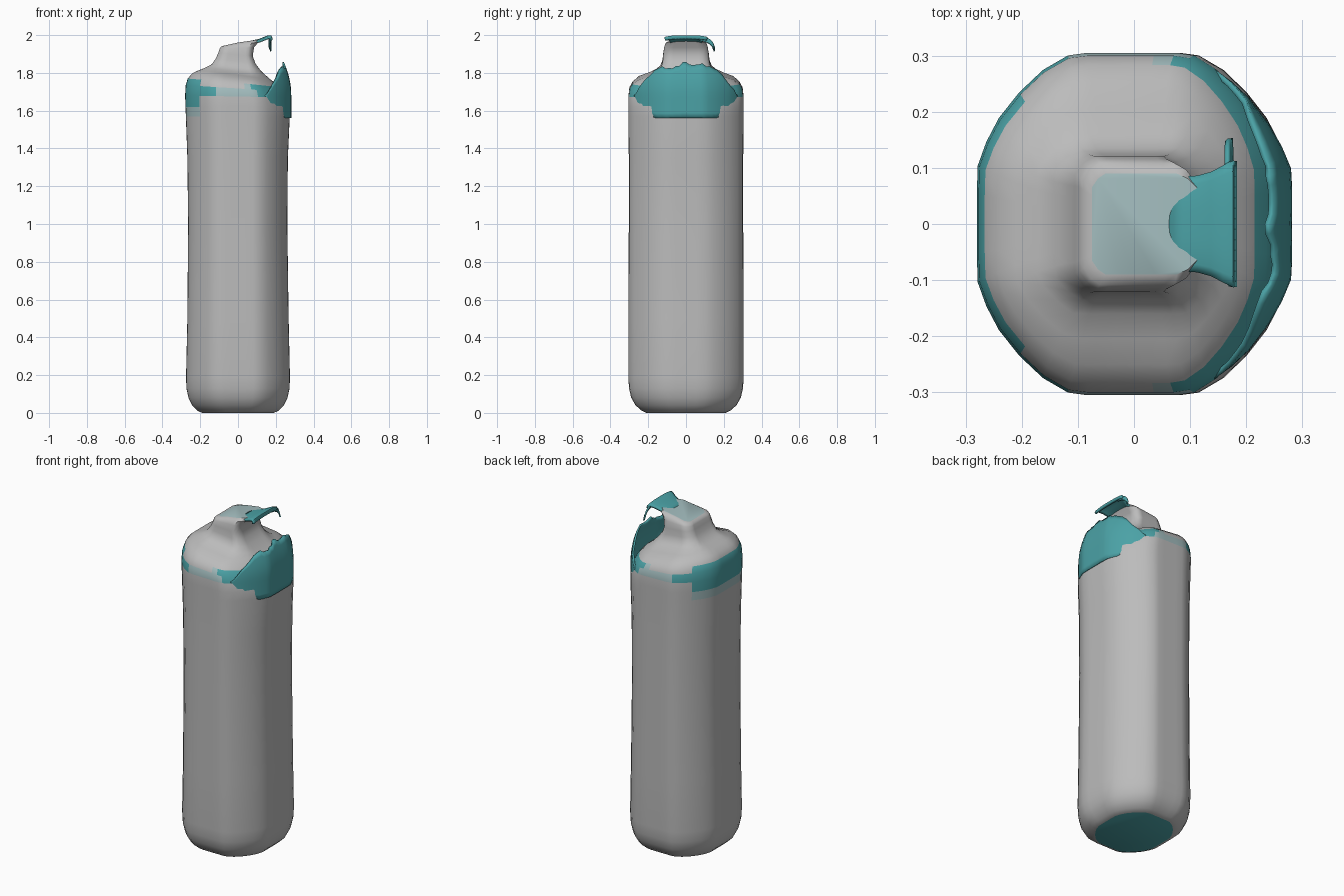
import bpy, bmesh, math, random

if "Cube" in bpy.data.objects:
    bpy.data.objects.remove(bpy.data.objects["Cube"])

random.seed(4)


def material(name, rgb):
    m = bpy.data.materials.new(name)
    m.diffuse_color = (*rgb, 1)
    m.use_nodes = True
    m.node_tree.nodes["Principled BSDF"].inputs["Base Color"].default_value = m.diffuse_color
    return m


GREY = material("grey", (0.5, 0.5, 0.5))
PALE = material("pale_teal", (0.36, 0.50, 0.51))
TEAL = material("teal", (0.07, 0.36, 0.38))


def finish(bm, name, mats, thickness=0, angle=40):
    bmesh.ops.recalc_face_normals(bm, faces=bm.faces)
    me = bpy.data.meshes.new(name)
    bm.to_mesh(me)
    bm.free()
    ob = bpy.data.objects.new(name, me)
    bpy.context.collection.objects.link(ob)
    for m in mats:
        me.materials.append(m)
    bpy.ops.object.select_all(action='DESELECT')
    ob.select_set(True)
    bpy.context.view_layer.objects.active = ob
    bpy.ops.object.shade_smooth_by_angle(angle=math.radians(angle))
    if thickness:
        mod = ob.modifiers.new("thickness", 'SOLIDIFY')
        mod.thickness = thickness
        mod.offset = 0
    return ob


def grid_faces(bm, rows, closed=False):
    faces = []
    for a, b in zip(rows, rows[1:]):
        n = len(a)
        for i in range(n if closed else n - 1):
            j = (i + 1) % n
            faces.append(bm.faces.new((a[i], a[j], b[j], b[i])))
    return faces


# Chamfered oval cross-section, one quadrant mirrored to four
QUAD = [(1, 0), (1, .18), (.995, .34), (.94, .48), (.86, .62), (.73, .77),
        (.58, .9), (.42, .985), (.3, 1), (.15, 1), (0, 1)]


def section(square):
    k = 1 + .17 * square
    q = [(min(1, x * k), min(1, y * k)) if 0 < x and 0 < y else (x, y) for x, y in QUAD]
    half = q + [(-x, y) for x, y in reversed(q[:-1])]
    return half + [(x, -y) for x, y in reversed(half[1:-1])]


# Bottle: height left, height right, x left, x right, half depth, squareness
RINGS = [
    (0, 0, .19, .19, .21, 0), (.012, .012, .215, .215, .235, 0),
    (.04, .04, .243, .243, .267, 0), (.08, .08, .262, .262, .290, 0),
    (.13, .13, .273, .273, .302, 0), (.19, .19, .275, .275, .305, 0),
    (.5, .5, .268, .268, .304, 0), (1, 1, .264, .261, .303, 0),
    (1.35, 1.35, .268, .264, .303, 0), (1.57, 1.57, .276, .274, .304, 0),
    (1.62, 1.62, .278, .272, .305, 0), (1.68, 1.67, .28, .255, .305, 0),
    (1.735, 1.70, .277, .235, .300, 0), (1.77, 1.725, .266, .215, .283, 0),
    (1.797, 1.75, .243, .193, .25, .1), (1.813, 1.765, .21, .172, .205, .3),
    (1.828, 1.787, .172, .147, .16, .6), (1.845, 1.815, .14, .118, .135, .9),
    (1.875, 1.85, .118, .092, .124, 1), (1.905, 1.89, .105, .078, .121, 1),
    (1.928, 1.935, .097, .085, .116, 1), (1.938, 1.962, .09, .108, .108, 1),
    (1.944, 1.977, .075, .112, .09, 1)]

bm = bmesh.new()
rows = []
for zl, zr, xl, xr, yh, sq in RINGS:
    row = []
    for u, v in section(sq):
        x = u * (xr if u > 0 else xl)
        t = (u + 1) / 2
        row.append(bm.verts.new((x, v * yh, zl + (zr - zl) * t)))
    rows.append(row)
for f in grid_faces(bm, rows, True):
    c = f.calc_center_median()
    if 1.67 < c.z < 1.73:
        f.material_index = 2 if abs(c.y) < .29 else 1
    elif c.x < -.2 and 1.57 < c.z < 1.77:
        f.material_index = 2 if c.z > 1.62 else 1
    elif c.z < .006:
        f.material_index = 2
bm.faces.new(rows[0]).material_index = 2
bm.faces.new(rows[-1]).material_index = 1
finish(bm, "bottle_body", [GREY, PALE, TEAL])

# Lower handle remnant: torn panel standing off the right shoulder
outline = [(.145, .272), (.175, .25), (.205, .222), (.24, .176), (.263, .136), (.279, .098),
           (.281, .06), (.281, .02)]
outline += [(x, -y) for x, y in reversed(outline)]
path = []
for (x0, y0), (x1, y1) in zip(outline, outline[1:]):
    path += [(x0 + (x1 - x0) * i / 2, y0 + (y1 - y0) * i / 2) for i in range(2)]
path.append(outline[-1])
bm = bmesh.new()
columns = []
for x, y in path:
    a = abs(y)
    top = 1.85 - max(0, a - .1) * .55 - max(0, a - .2) * 1.0 + random.uniform(-.012, .008)
    if -.12 < y < -.03:
        top -= .02
    bottom = 1.56 + max(0, a - .16) * .5
    col = []
    for i in range(11):
        z = bottom + (top - bottom) * i / 10
        s = 1 - .13 * max(0, (z - 1.68) / .17) ** 2
        col.append(bm.verts.new((x * s - .004, y * s, z)))
    columns.append(col)
grid_faces(bm, columns)
finish(bm, "torn_shoulder_panel", [TEAL], .01)

# Upper handle remnant: flared strap: x, z, half width
STRAP = [(.06, 1.962, .085), (.09, 1.969, .083), (.115, 1.975, .085), (.14, 1.985, .092),
         (.16, 1.993, .103), (.173, 1.994, .112), (.178, 1.98, .112)]
bm = bmesh.new()
rows = []
for x, z, w in STRAP:
    rows.append([bm.verts.new((x, w * i / 6, z - .008 * abs(i / 6) ** 3)) for i in range(-6, 7)])
grid_faces(bm, rows)
finish(bm, "handle_strap", [TEAL], .012)

# Hooked corner hanging from the strap
bm = bmesh.new()
rows = [[bm.verts.new((.165 + .003 * i, y, z + d)) for i, d in enumerate((.008, 0, -.01, -.016))]
        for y, z in [(.07, 1.987), (.1, 1.982), (.125, 1.97), (.14, 1.955), (.15, 1.93)]]
grid_faces(bm, rows)
finish(bm, "strap_hook", [TEAL], .008)
